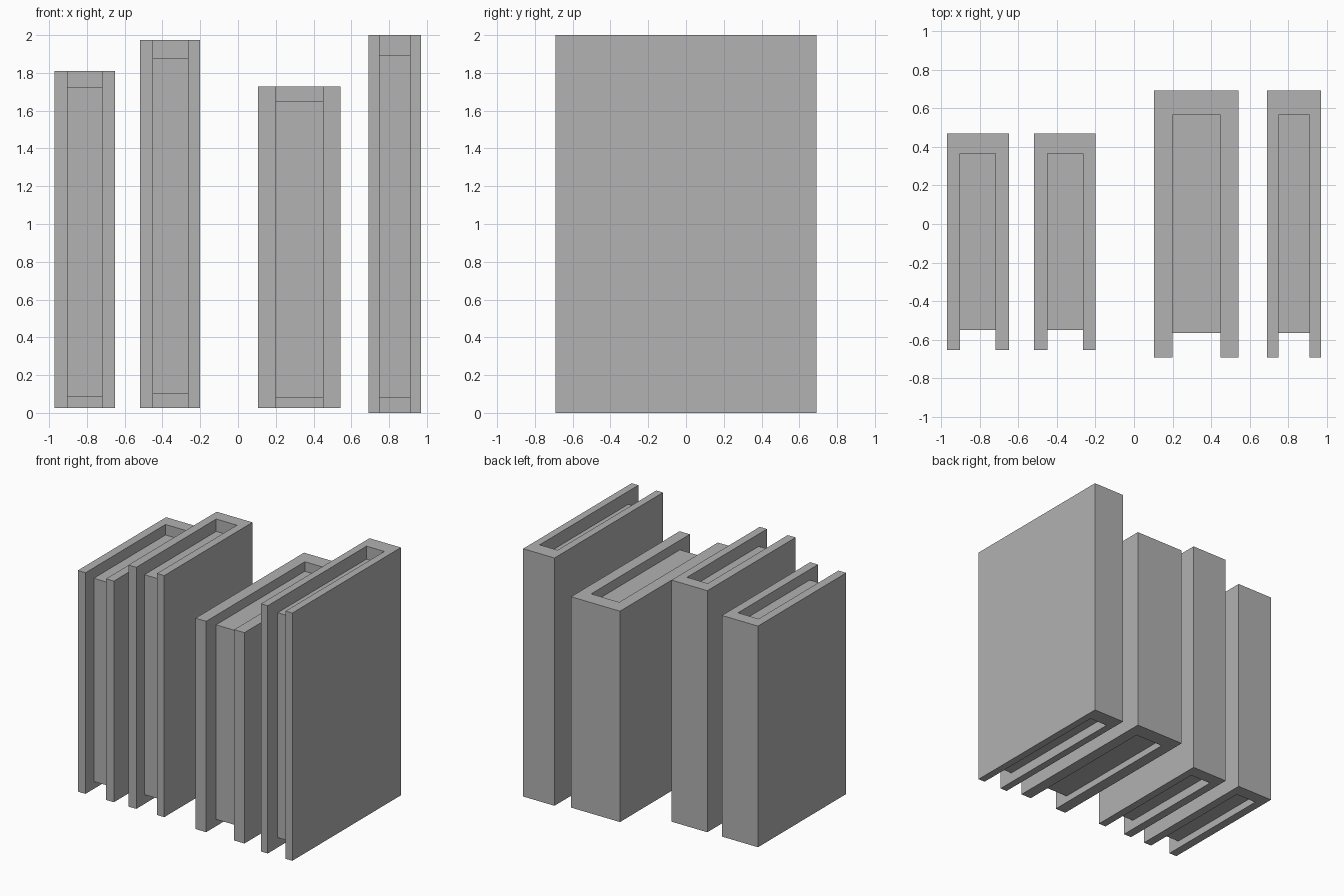
import bpy
import bmesh

cube = bpy.data.objects.get("Cube")
if cube:
    bpy.data.objects.remove(cube, do_unlink=True)

# Single flat grey for everything
GREY = (0.445, 0.445, 0.445, 1)
grey = bpy.data.materials.new("plain grey")
grey.use_nodes = True
grey.diffuse_color = GREY
grey.node_tree.nodes["Principled BSDF"].inputs["Base Color"].default_value = GREY


def extrude_outline(name, outline, bottom, top):
    """Raise a plan outline (counter-clockwise xy points) into a prism."""
    bm = bmesh.new()
    base = bm.faces.new([bm.verts.new((x, y, bottom)) for x, y in outline])
    raised = bmesh.ops.extrude_face_region(bm, geom=[base])["geom"]
    verts = [g for g in raised if isinstance(g, bmesh.types.BMVert)]
    bmesh.ops.translate(bm, verts=verts, vec=(0, 0, top - bottom))
    bmesh.ops.recalc_face_normals(bm, faces=bm.faces)
    mesh = bpy.data.meshes.new(name)
    bm.to_mesh(mesh)
    bm.free()
    mesh.materials.append(grey)
    obj = bpy.data.objects.new(name, mesh)
    bpy.context.collection.objects.link(obj)
    return obj


def book(name, x, inner_x, y, inner_y, z, inner_z):
    """U-shaped cover with its spine at the back, and a recessed page block."""
    (x0, x1), (a, b), (y0, y1), (p0, p1) = x, inner_x, y, inner_y
    cover = [(x0, y0), (a, y0), (a, p1), (b, p1),
             (b, y0), (x1, y0), (x1, y1), (x0, y1)]
    pages = [(a, p0), (b, p0), (b, p1), (a, p1)]
    extrude_outline(name + "_cover", cover, *z)
    extrude_outline(name + "_pages", pages, *inner_z)


# Cover and page depths for the two book formats
SMALL = ((-0.655, 0.47), (-0.55, 0.365))
LARGE = ((-0.692, 0.692), (-0.565, 0.567))

book("far_right_book", (-0.972, -0.65), (-0.903, -0.72), *SMALL,
     (0.025, 1.81), (0.085, 1.725))
book("inner_right_book", (-0.52, -0.2), (-0.45, -0.265), *SMALL,
     (0.025, 1.975), (0.1, 1.875))
book("thick_left_book", (0.105, 0.542), (0.2, 0.45), *LARGE,
     (0.025, 1.727), (0.08, 1.65))
book("tall_left_book", (0.69, 0.97), (0.75, 0.91), *LARGE,
     (0, 2), (0.08, 1.895))
